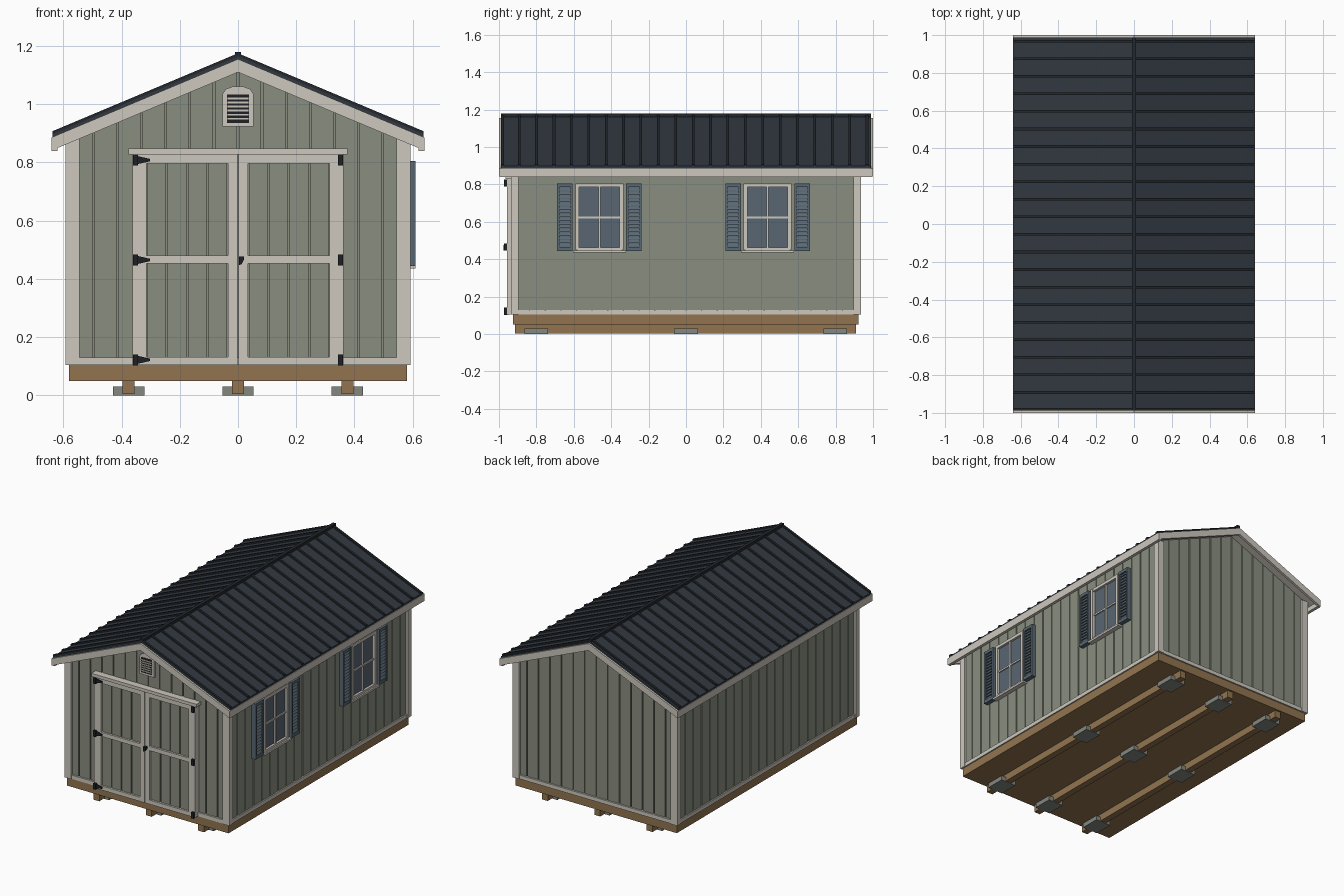
import bpy
import bmesh

if "Cube" in bpy.data.objects:
    bpy.data.objects.remove(bpy.data.objects["Cube"], do_unlink=True)


def material(name, rgb):
    """Flat material from 0-255 display values, stored as linear."""
    lin = [((c / 255 + 0.055) / 1.055) ** 2.4 for c in rgb] + [1]
    m = bpy.data.materials.new(name)
    m.use_nodes = True
    m.diffuse_color = lin
    m.node_tree.nodes["Principled BSDF"].inputs["Base Color"].default_value = lin
    return m


SIDING = material("sage siding", (138, 142, 128))
TRIM = material("cream trim", (205, 200, 190))
WOOD = material("timber", (146, 116, 80))
ROOF = material("charcoal metal", (50, 57, 64))
SEAM = material("dark seam metal", (35, 40, 45))
IRON = material("black iron", (30, 32, 35))
GLASS = material("window glass", (88, 102, 114))
SHUTTER = material("slate shutter", (90, 104, 115))
BLOCK = material("concrete", (131, 136, 128))

SLOPE = 0.42


def prism(bm, pts, axis, a, b):
    """Extrude a 2D outline along x or y (the outline is yz or xz)."""
    def at(p, t):
        return (t, p[0], p[1]) if axis == "x" else (p[0], t, p[1])
    lo = [bm.verts.new(at(p, a)) for p in pts]
    hi = [bm.verts.new(at(p, b)) for p in pts]
    bm.faces.new(lo)
    bm.faces.new(hi[::-1])
    for i in range(len(pts)):
        j = (i + 1) % len(pts)
        bm.faces.new((lo[i], hi[i], hi[j], lo[j]))


def prisms(name, mat, items):
    """One object from several (outline, axis, start, end) prisms."""
    bm = bmesh.new()
    for it in items:
        prism(bm, *it)
    bmesh.ops.recalc_face_normals(bm, faces=bm.faces)
    me = bpy.data.meshes.new(name)
    bm.to_mesh(me)
    bm.free()
    me.materials.append(mat)
    ob = bpy.data.objects.new(name, me)
    bpy.context.collection.objects.link(ob)
    return ob


def box(x0, x1, y0, y1, z0, z1):
    return ([(x0, z0), (x1, z0), (x1, z1), (x0, z1)], "y", y0, y1)


def chevron(peak, thick, half, y0, y1):
    """Roof-shaped band following both slopes."""
    d = SLOPE * half
    return ([(-half, peak - d), (0, peak), (half, peak - d),
             (half, peak - thick - d), (0, peak - thick), (-half, peak - thick - d)], "y", y0, y1)


# Foundation: blocks, skids and floor frame
SKIDS = (-0.376, 0, 0.376)
prisms("foundation_blocks", BLOCK, [box(x - .054, x + .054, y - .063, y + .063, 0, .03)
                                    for x in SKIDS for y in (-.8, 0, .797)])
prisms("skids", WOOD, [box(x - .021, x + .021, -.915, .91, .004, .052) for x in SKIDS])
prisms("floor_frame", WOOD, [box(-.58, .58, -.925, .922, .05, .105)])


# Walls: core with grooved siding boards
def gable(x):
    return 1.135 - SLOPE * abs(x)


core = [(-.572, .1), (.572, .1), (.572, gable(.572)), (0, gable(0)), (-.572, gable(.572))]
prisms("wall_core", SIDING, [(core, "y", -.912, .912)])
GAP = .003
gable_boards, side_boards = [], []
step = 1.16 / 14
for i in range(14):
    a, b = -.58 + i * step + GAP, -.58 + (i + 1) * step - GAP
    outline = [(a, .105), (b, .105), (b, gable(b)), (a, gable(a))]
    gable_boards += [(outline, "y", s * .91, s * .92) for s in (-1, 1)]
step = 1.84 / 22
for i in range(22):
    a, b = -.92 + i * step + GAP, -.92 + (i + 1) * step - GAP
    side_boards += [box(min(s * .57, s * .58), max(s * .57, s * .58), a, b, .105, gable(.58))
                    for s in (-1, 1)]
prisms("gable_siding", SIDING, gable_boards)
prisms("side_siding", SIDING, side_boards)

# Corner boards and base trim
corners, base = [], []
for s in (-1, 1):
    for t in (-1, 1):
        x0, x1 = sorted((s * .545, s * .592))
        y0, y1 = sorted((t * .915, t * .935))
        corners.append(box(x0, x1, y0, y1, .105, .885))
        x0, x1 = sorted((s * .575, s * .592))
        y0, y1 = sorted((t * .895, t * .915))
        corners.append(box(x0, x1, y0, y1, .105, .87))
    x0, x1 = sorted((s * .575, s * .588))
    base.append(box(x0, x1, -.91, .91, .105, .13))
    y0, y1 = sorted((s * .91, s * .931))
    base.append(box(-.56, .56, y0, y1, .105, .13))
prisms("corner_boards", TRIM, corners)
prisms("base_trim", TRIM, base)

# Roof: deck, rake and eave boards, metal sheet, standing seams and ridge cap
prisms("roof_deck", TRIM, [chevron(1.156, .025, .635, -.986, .986)])
prisms("rake_boards", TRIM, [chevron(1.155, .045, .64, -1, -.984),
                             chevron(1.155, .045, .64, .984, 1)])
prisms("eave_boards", TRIM, [box(-.64, -.62, -.995, .995, .84, .886),
                             box(.62, .64, -.995, .995, .84, .886)])
prisms("roof_sheet", ROOF, [chevron(1.165, .011, .637, -.988, .988)])
prisms("roof_seams", SEAM, [chevron(1.175, .012, .637, y - .007, y + .007)
                            for y in [.968 - .093 * k for k in range(21)] + [-.981]])
prisms("ridge_cap", SEAM, [box(-.01, .01, -.988, .988, 1.15, 1.179)])

# Double doors
panels, frames = [], []
for s in (-1, 1):
    def door(a, b, y0, y1, z0, z1):
        return box(min(s * a, s * b), max(s * a, s * b), y0, y1, z0, z1)
    panels.append(door(.002, .36, -.936, -.91, .106, .828))
    for k in range(4):
        a = .034 + k * .0703
        panels.append(door(a + GAP, a + .0703 - GAP, -.944, -.93, .11, .82))
    frames += [door(.0015, .034, -.957, -.93, .105, .828),
               door(.315, .363, -.957, -.915, .105, .828)]
    frames += [door(.034, .315, -.9565, -.93, z0, z1)
               for z0, z1 in ((.105, .132), (.453, .48), (.797, .828))]
prisms("door_panels", SIDING, panels)
prisms("door_frames", TRIM, frames)
prisms("door_header", TRIM, [box(-.377, .377, -.965, -.915, .828, .848)])

# Hinges and handle
hinges = []
for z in (.122, .465, .808):
    hinges += [box(x - .009, x + .009, -.972, -.95, z - .019, z + .019) for x in (-.352, .352)]
    hinges.append(([(-.35, z - .015), (-.302, z - .004), (-.302, z + .004), (-.35, z + .015)],
                   "y", -.964, -.95))
prisms("hinges", IRON, hinges)
prisms("door_handle", IRON, [([(.003, .447), (.012, .45), (.021, .468), (.021, .477), (.003, .477)],
                              "y", -.976, -.95)])

# Gable vent
prisms("vent_frame", TRIM, [([(-.053, .923), (.053, .923), (.053, 1.035), (.042, 1.052), (.02, 1.06),
                              (-.02, 1.06), (-.042, 1.052), (-.053, 1.035)], "y", -.936, -.91)])
prisms("vent_opening", IRON, [box(-.038, .038, -.938, -.93, .936, 1.034)])
prisms("vent_slats", TRIM, [box(-.038, .038, -.943, -.93, z - .003, z + .003)
                            for z in [.95 + .014 * k for k in range(6)]])

# Side windows with shutters
glass, wframe, shutters = [], [], []
for c in (-.463, .436):
    glass.append(box(.575, .586, c - .12, c + .12, .455, .79))
    for s in (-1, 1):
        y0, y1 = sorted((c + s * .108, c + s * .128))
        wframe.append(box(.575, .602, y0, y1, .45, .805))
        # Louvred shutter: backing, stiles, end rails and slats
        a, b = sorted((c + s * .143, c + s * .226))
        shutters += [box(.575, .597, a, b, .445, .805),
                     box(.58, .61, a, a + .012, .445, .805),
                     box(.58, .61, b - .012, b, .445, .805),
                     box(.58, .609, a, b, .445, .465),
                     box(.58, .609, a, b, .785, .805)]
        for k in range(16):
            z = .467 + k * .02
            shutters.append(([(.59, z), (.606, z), (.597, z + .016), (.59, z + .016)],
                             "y", a + .012, b - .012))
    wframe += [box(.575, .601, c - .12, c + .12, .785, .805),
               box(.575, .601, c - .12, c + .12, .445, .462),
               box(.575, .61, c - .142, c + .142, .435, .448),
               box(.575, .596, c - .006, c + .006, .455, .79),
               box(.575, .594, c - .11, c + .11, .617, .628)]
prisms("window_glass", GLASS, glass)
prisms("window_frames", TRIM, wframe)
prisms("window_shutters", SHUTTER, shutters)
